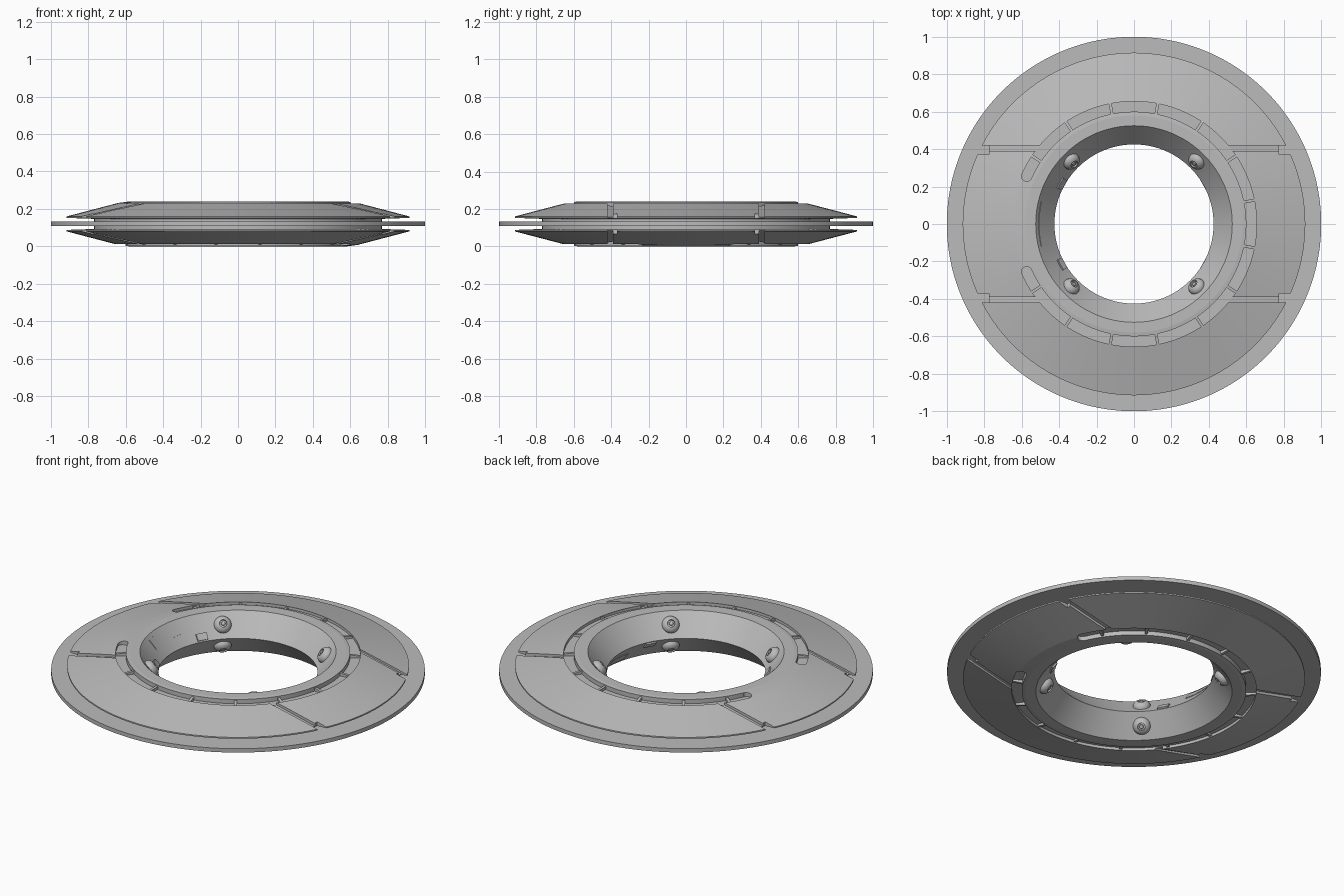
import bpy, bmesh, math
from mathutils import Matrix, Vector

cube = bpy.data.objects.get("Cube")
if cube:
    bpy.data.objects.remove(cube)

MID = 0.12            # height of the mirror plane between the two shells
FLIP = Matrix.Translation((0, 0, MID)) @ Matrix.Rotation(math.pi, 4, 'Y') @ Matrix.Translation((0, 0, -MID))

grey = bpy.data.materials.new("metal grey")
grey.use_nodes = True
COLOUR = (0.5, 0.5, 0.5, 1)
grey.diffuse_color = COLOUR
grey.node_tree.nodes["Principled BSDF"].inputs["Base Color"].default_value = COLOUR


def finish(name, bm, angle=5):
    bmesh.ops.recalc_face_normals(bm, faces=bm.faces)
    mesh = bpy.data.meshes.new(name)
    bm.to_mesh(mesh)
    bm.free()
    mesh.materials.append(grey)
    ob = bpy.data.objects.new(name, mesh)
    bpy.context.collection.objects.link(ob)
    smooth(ob, angle)
    return ob


def smooth(ob, angle):
    bpy.ops.object.select_all(action='DESELECT')
    ob.select_set(True)
    bpy.context.view_layer.objects.active = ob
    bpy.ops.object.shade_smooth_by_angle(angle=math.radians(angle))


def lathe(name, profile, start=0, end=360, steps=128, angle=5):
    """Sweep a closed (radius, height) outline round z, fully or as an arc in degrees."""
    bm = bmesh.new()
    full = end - start == 360
    rings = []
    for i in range(steps if full else steps + 1):
        a = math.radians(start + (end - start) * i / steps)
        rings.append([bm.verts.new((r * math.cos(a), r * math.sin(a), z)) for r, z in profile])
    n = len(profile)
    for i in range(steps):
        p, q = rings[i], rings[(i + 1) % len(rings)]
        for j in range(n):
            k = (j + 1) % n
            bm.faces.new((p[j], p[k], q[k], q[j]))
    if not full:
        bm.faces.new(rings[0])
        bm.faces.new(rings[-1])
    bmesh.ops.remove_doubles(bm, verts=bm.verts, dist=1e-5)
    return finish(name, bm, angle)


def box(name, size, place):
    bm = bmesh.new()
    bmesh.ops.create_cube(bm, size=1, matrix=place @ Matrix.Diagonal((*size, 1)))
    return finish(name, bm)


def cut(target, cutter):
    mod = target.modifiers.new("cut", 'BOOLEAN')
    mod.operation = 'DIFFERENCE'
    mod.solver = 'EXACT'
    mod.object = cutter
    bpy.context.view_layer.objects.active = target
    bpy.ops.object.modifier_apply(modifier=mod.name)
    bpy.data.objects.remove(cutter)


def lower_copy(ob):
    twin = ob.copy()
    twin.data = ob.data.copy()
    twin.name = ob.name.replace("upper", "lower")
    twin.data.transform(FLIP)
    bpy.context.collection.objects.link(twin)


upper = []

# Thin central disc
lathe("central_disc", [(0.70, 0.11), (0.70, 0.133), (1.0, 0.133), (1.0, 0.11)], steps=160)

# Upper shell
shell = lathe("upper_shell", [(0.425, MID), (0.525, 0.24), (0.58, 0.24), (0.64, 0.232), (0.915, 0.16),
                              (0.915, 0.152), (0.77, 0.147), (0.77, MID)])
upper.append(shell)

# Arc groove with rounded ends
END, IN, OUT, FLOOR = 156, 0.60, 0.655, 0.212
cut(shell, lathe("groove_cutter", [(IN, FLOOR), (OUT, FLOOR), (OUT, 0.3), (IN, 0.3)], -END, END, 120))
for side in (-1, 1):
    a = math.radians(side * END)
    c = (IN + OUT) / 2
    bm = bmesh.new()
    bmesh.ops.create_cone(bm, cap_ends=True, segments=24, radius1=(OUT - IN) / 2, radius2=(OUT - IN) / 2,
                          depth=0.1, matrix=Matrix.Translation((c * math.cos(a), c * math.sin(a), FLOOR + 0.05)))
    cut(shell, finish("groove_end_cutter", bm))

# Panel seams running from the groove to notches in the rim
x0, x1, z0, z1 = 0.50, 0.84, 0.231, 0.152
tilt = math.atan2(z0 - z1, x1 - x0)
for sx in (-1, 1):
    for sy in (-1, 1):
        seam = Matrix.Translation((sx * (x0 + x1) / 2, sy * 0.405, (z0 + z1) / 2 + 0.015)) @ Matrix.Rotation(sx * tilt, 4, 'Y')
        cut(shell, box("seam_cutter", (0.36, 0.03, 0.05), seam))
        notch = Matrix.Translation((sx * 0.82, sy * 0.395, 0.18))
        cut(shell, box("notch_cutter", (0.09, 0.05, 0.07), notch))
smooth(shell, 5)

# Cross ribs in the groove
for i in range(-7, 7):
    a = (i + 0.5) * 22.5
    upper.append(lathe("upper_groove_rib", [(IN, 0.2), (OUT, 0.2), (OUT, 0.222), (IN, 0.23)], a - 0.7, a + 0.7, 2))


# Raised plates on the inner cone
def on_cone(t, lift):
    p = Vector((0.425 + 0.1 * t, MID + 0.12 * t)) + Vector((-0.768, 0.64)) * lift
    return tuple(p)


def cone_plate(name, t0, t1, start, end, lift):
    upper.append(lathe(name, [on_cone(t0, -0.005), on_cone(t1, -0.005), on_cone(t1, lift), on_cone(t0, lift)],
                       start, end, 8))


cone_plate("upper_inner_panel", 0.45, 0.85, 166, 194, 0.003)
for a in (151, 209):
    cone_plate("upper_inner_tab", 0.05, 0.3, a - 4, a + 4, 0.008)

# Domed bolts on the inner cone
BOLT = [(0, -0.01), (0.047, -0.01), (0.047, 0.008), (0.041, 0.02), (0.03, 0.029), (0.021, 0.032),
        (0.019, 0.024), (0.012, 0.024), (0.010, 0.03), (0, 0.03)]
for i in range(4):
    a = math.radians(45 + 90 * i)
    axis = Vector((-0.768 * math.cos(a), -0.768 * math.sin(a), 0.64))
    bolt = lathe("upper_bolt", BOLT, steps=24, angle=35)
    place = Vector((0.475 * math.cos(a), 0.475 * math.sin(a), 0.18))
    bolt.data.transform(Matrix.Translation(place) @ axis.to_track_quat('Z', 'Y').to_matrix().to_4x4())
    upper.append(bolt)

# Lower half is the upper half turned over
for ob in upper:
    lower_copy(ob)
